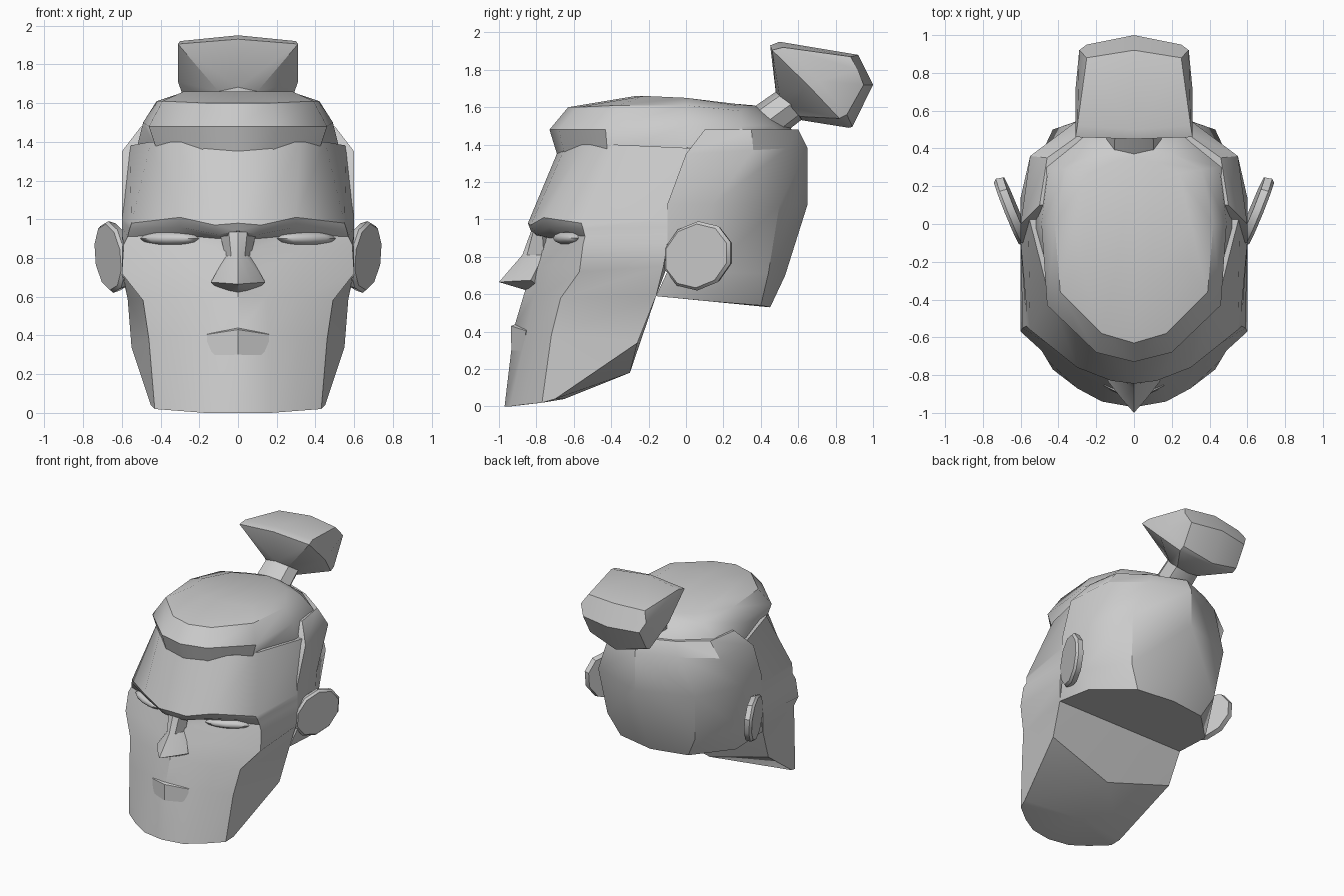
import bpy, bmesh, math
from mathutils import Matrix, Vector

default_cube = bpy.data.objects.get("Cube")
if default_cube:
    bpy.data.objects.remove(default_cube, do_unlink=True)

# One matte grey for the whole bust
clay = bpy.data.materials.new("clay_grey")
clay.use_nodes = True
grey = (0.6, 0.6, 0.6, 1)
clay.diffuse_color = grey
clay.node_tree.nodes["Principled BSDF"].inputs["Base Color"].default_value = grey


def finish(name, bm, angle=35):
    """Turn a bmesh into a named object with smooth shading and sharp corners."""
    bmesh.ops.remove_doubles(bm, verts=bm.verts[:], dist=0.0005)
    bmesh.ops.recalc_face_normals(bm, faces=bm.faces[:])
    mesh = bpy.data.meshes.new(name)
    bm.to_mesh(mesh)
    bm.free()
    mesh.materials.append(clay)
    obj = bpy.data.objects.new(name, mesh)
    bpy.context.collection.objects.link(obj)
    bpy.ops.object.select_all(action="DESELECT")
    obj.select_set(True)
    bpy.context.view_layer.objects.active = obj
    bpy.ops.object.shade_smooth_by_angle(angle=math.radians(angle))
    return obj


def mirrored_skin(name, profiles, angle=35):
    """Skin neighbouring profiles on the +x side, cap both ends, then mirror."""
    bm = bmesh.new()
    columns = [[bm.verts.new(p) for p in profile] for profile in profiles]
    for left, right in zip(columns, columns[1:]):
        for i in range(len(left) - 1):
            bm.faces.new((left[i], right[i], right[i + 1], left[i + 1]))
    for end in (0, -1):
        bm.faces.new([column[end] for column in columns])
    bmesh.ops.mirror(bm, geom=bm.verts[:] + bm.edges[:] + bm.faces[:],
                     axis="X", merge_dist=0.0005)
    return finish(name, bm, angle)


# Face: vertical profiles from the centre line round to the back of the jaw
face_centre = [(0, -.97, 0), (0, -.92, .42), (0, -.86, .62), (0, -.82, .75), (0, -.8, .86),
               (0, -.8, .91), (0, -.83, .94), (0, -.845, .98), (0, -.67, 1.4)]
face_inner = [(.17, -.94, 0), (.16, -.85, .41), (.15, -.81, .6), (.15, -.78, .74), (.12, -.73, .86),
              (.1, -.72, .9), (.1, -.8, .92), (.12, -.83, .97), (.18, -.64, 1.4)]
face_middle = [(.3, -.87, .01), (.31, -.8, .4), (.32, -.76, .6), (.34, -.71, .76), (.34, -.66, .86),
               (.33, -.65, .92), (.3, -.73, .96), (.3, -.76, 1.01), (.32, -.54, 1.4)]
face_corner = [(.43, -.77, .02), (.46, -.72, .38), (.49, -.67, .58), (.6, -.57, .72), (.59, -.55, .87),
               (.57, -.54, .91), (.56, -.55, .95), (.55, -.56, .98), (.45, -.38, 1.4)]
jaw_side = [(.45, -.7, .04), (.55, -.26, .34), (.57, -.16, .59), (.6, -.12, .75), (.6, -.1, .87),
            (.6, -.1, .92), (.6, -.1, .96), (.6, -.1, 1), (.56, .05, 1.38)]
jaw_under = [(0, -.65, .04), (0, -.3, .18), (0, -.16, .59)]
jaw_under += [(0, -.1, z) for x, y, z in jaw_side[len(jaw_under):]]
mirrored_skin("face", [face_centre, face_inner, face_middle, face_corner, jaw_side, jaw_under])

# Nose: ridge, nostril, wing and a hidden root
nose_ridge = [(0, -.82, .96), (0, -.875, .81), (0, -1, .665), (0, -.85, .62)]
nose_front = [(.05, -.81, .96), (.035, -.85, .81), (.07, -.92, .67), (.05, -.83, .63)]
nose_wing = [(.1, -.77, .95), (.065, -.76, .81), (.14, -.83, .675), (.11, -.79, .645)]
nose_root = [(0, -.7, z) for x, y, z in nose_ridge]
mirrored_skin("nose", [nose_ridge, nose_front, nose_wing, nose_root])

# Lower lip: a thin ledge that fades into the chin
lip_centre = [(0, -.89, .45), (0, -.935, .43), (0, -.934, .3)]
lip_corner = [(.16, -.83, .412), (.16, -.856, .405), (.16, -.865, .3)]
lip_root = [(0, -.75, z) for x, y, z in lip_centre]
mirrored_skin("lower_lip", [lip_centre, lip_corner, lip_root])

# Shaved back of the head
skull_front = [(.57, -.16, .59), (.6, -.1, .72), (.6, -.1, 1.08), (.6, 0, 1.35), (.5, .1, 1.48)]
skull_side = [(.55, .15, .56), (.59, .12, .72), (.6, .14, 1.08), (.55, .36, 1.37), (.46, .35, 1.48)]
skull_corner = [(.3, .4, .54), (.39, .44, .71), (.43, .5, 1.08), (.31, .54, 1.38), (.25, .5, 1.48)]
skull_back = [(0, .45, .53), (0, .53, .7), (0, .65, 1.08), (0, .65, 1.38), (0, .6, 1.48)]
skull_inside = [(0, y, z) for x, y, z in skull_front]
mirrored_skin("skull", [skull_inside, skull_front, skull_side, skull_corner, skull_back])

# Swept-back hair on top
hair = [
    [(0, -.69, 1.35), (0, -.73, 1.48), (0, -.63, 1.6), (0, -.27, 1.66)],
    [(.18, -.65, 1.35), (.2, -.68, 1.48), (.17, -.58, 1.6), (.1, -.27, 1.66)],
    [(.42, -.42, 1.36), (.46, -.43, 1.48), (.39, -.36, 1.61), (.28, -.22, 1.66)],
    [(.52, -.02, 1.38), (.49, 0, 1.5), (.42, 0, 1.61), (.3, 0, 1.65)],
    [(.5, .3, 1.42), (.45, .3, 1.5), (.36, .29, 1.58), (.24, .27, 1.61)],
    [(.26, .5, 1.44), (.24, .47, 1.5), (.2, .37, 1.58), (.1, .33, 1.61)],
    [(0, .58, 1.44), (0, .56, 1.49), (0, .41, 1.595), (0, .36, 1.61)],
]
mirrored_skin("top_hair", hair)

# Flared knot: stalk end, rim, outer rim, back
knot = [
    [(0, .48, 1.68), (0, .45, 1.93), (0, .5, 1.95), (0, .92, 1.88)],
    [(.1, .5, 1.66), (.31, .46, 1.905), (.3, .52, 1.92), (.25, .88, 1.87)],
    [(.13, .56, 1.6), (.31, .66, 1.71), (.31, .71, 1.74), (.29, .92, 1.8)],
    [(.1, .61, 1.55), (.25, .82, 1.54), (.25, .86, 1.56), (.25, .95, 1.72)],
    [(0, .62, 1.53), (0, .87, 1.49), (0, .89, 1.495), (0, 1, 1.72)],
]
mirrored_skin("hair_knot", knot)

# Stalk that ties the knot to the head
base, tip = Vector((0, .43, 1.52)), Vector((0, .58, 1.63))
axis = tip - base
place = (Matrix.Translation((base + tip) / 2)
         @ axis.to_track_quat("Z", "Y").to_matrix().to_4x4()
         @ Matrix.Diagonal((1.4, 1, 1, 1)))
bm = bmesh.new()
bmesh.ops.create_cone(bm, cap_ends=True, segments=8, radius1=.105, radius2=.1,
                      depth=axis.length, matrix=place)
finish("hair_tie", bm)

# Ears and closed eyelids, one per side
for side, label in ((1, "left"), (-1, "right")):
    bm = bmesh.new()
    sides = 10
    rings = []
    for size, depth in ((.92, 0), (1, .015), (.94, .05)):
        ring = []
        for i in range(sides):
            turn = math.tau * i / sides + .3
            y = .055 + .185 * size * math.cos(turn)
            z = .805 + .185 * size * math.sin(turn) + .1 * (y - .055)
            x = .61 + .4 * (y + .1) + .06 * (z - .8) - depth
            ring.append(bm.verts.new((side * x, y + depth * .5, z)))
        rings.append(ring)
    for outer, inner in zip(rings, rings[1:]):
        for i in range(sides):
            j = (i + 1) % sides
            bm.faces.new((outer[i], outer[j], inner[j], inner[i]))
    bm.faces.new(rings[0])
    bm.faces.new(rings[-1])
    finish(label + "_ear", bm)

    bm = bmesh.new()
    lid = (Matrix.Translation((side * .35, -.63, .9))
           @ Matrix.Rotation(side * math.radians(24), 4, "Z")
           @ Matrix.Diagonal((.17, .055, .035, 1)))
    bmesh.ops.create_uvsphere(bm, u_segments=10, v_segments=6, radius=1, matrix=lid)
    finish(label + "_eyelid", bm, 60)
